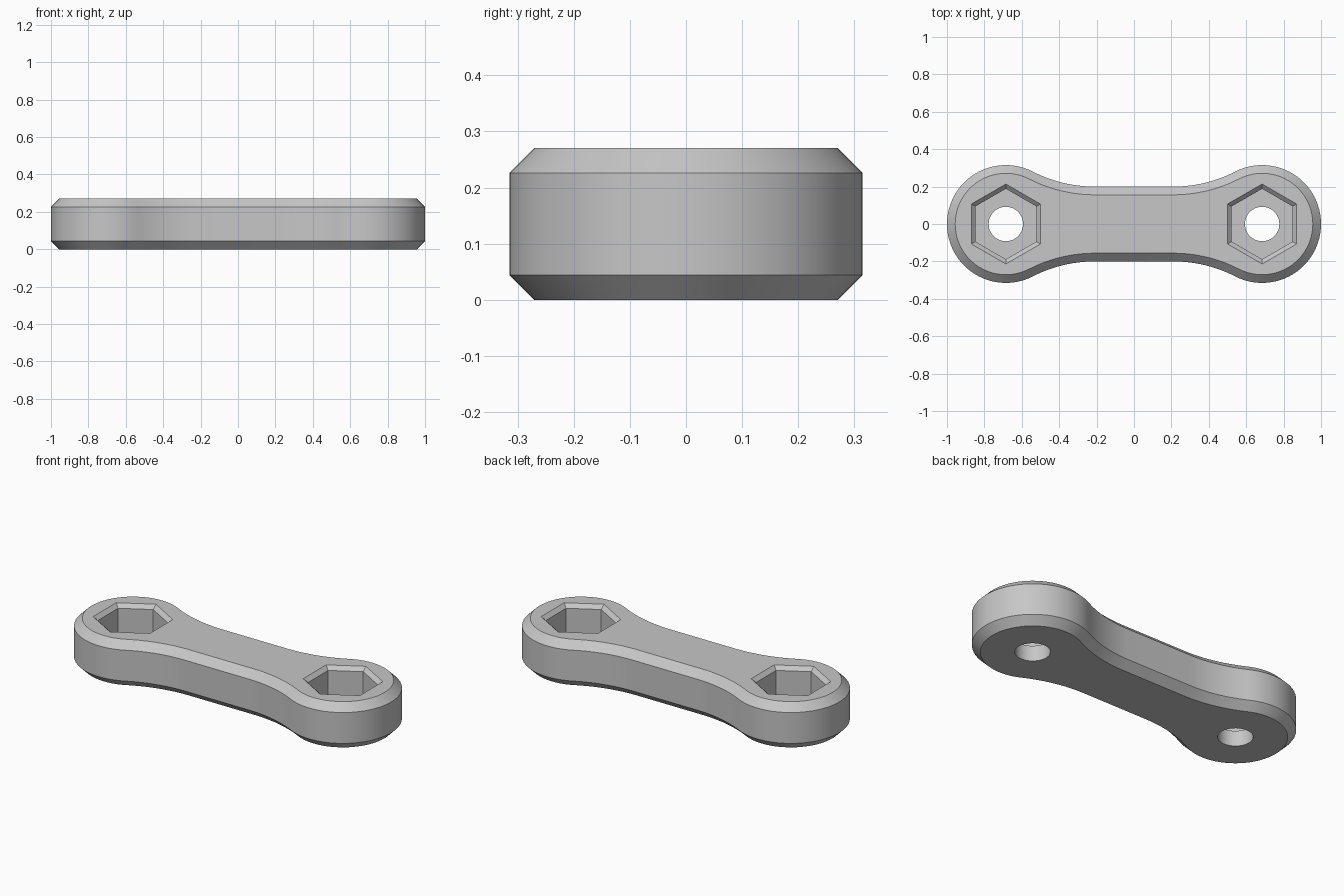
import bpy, bmesh
from math import atan2, cos, sin, pi, radians

cube = bpy.data.objects.get("Cube")
if cube:
    bpy.data.objects.remove(cube)

HEIGHT, CHAMFER = 0.27, 0.044
END_X, END_R = 0.685, 0.315            # rounded ends
WAIST_X, WAIST_Y = 0.21, 0.20          # straight middle
HOLE_R, HEX_R, HEX_CHAMFER, FLOOR_Z = 0.092, 0.2136, 0.022, 0.09

# Fillet radius that is tangent to both the waist and the round end
dx = END_X - WAIST_X
FILLET = (dx**2 + WAIST_Y**2 - END_R**2) / (2 * (END_R - WAIST_Y))
TANGENT = atan2(WAIST_Y + FILLET, dx)


def arc(cx, cy, r, start, end, n):
    return [(cx + r * cos(start + (end - start) * i / n),
             cy + r * sin(start + (end - start) * i / n)) for i in range(n + 1)]


def outline(inset):
    """Link outline moved inwards by inset."""
    cy = WAIST_Y + FILLET
    half = arc(WAIST_X, -cy, FILLET + inset, pi / 2, TANGENT, 12)
    half += arc(END_X, 0, END_R - inset, TANGENT - pi, pi - TANGENT, 48)[1:-1]
    half += arc(WAIST_X, cy, FILLET + inset, -TANGENT, -pi / 2, 12)
    return half + [(-x, -y) for x, y in half]


bm = bmesh.new()


def ring(points, z):
    verts = [bm.verts.new((x, y, z)) for x, y in points]
    for a, b in zip(verts, verts[1:] + verts[:1]):
        bm.edges.new((a, b))
    return verts


def loft(rings):
    for low, high in zip(rings, rings[1:]):
        for i in range(len(low)):
            j = (i + 1) % len(low)
            bm.faces.new((low[i], low[j], high[j], high[i]))


def fill(*rings):
    """Flat face bounded by the first ring, with the others as holes."""
    edges = [bm.edges.get((a, b)) for r in rings for a, b in zip(r, r[1:] + r[:1])]
    bmesh.ops.triangle_fill(bm, use_beauty=True, edges=edges)


# Chamfered outer wall
wall = [ring(outline(CHAMFER), 0), ring(outline(0), CHAMFER),
        ring(outline(0), HEIGHT - CHAMFER), ring(outline(CHAMFER), HEIGHT)]
loft(wall)

# Hexagonal nut pocket and bolt hole at each end
top_loops, bottom_loops = [wall[-1]], [wall[0]]
for x in (-END_X, END_X):
    inner_r = HEX_R - HEX_CHAMFER / cos(pi / 6)
    rim, lip, floor = [ring(arc(x, 0, r, pi / 6, pi / 6 + 2 * pi, 6)[:-1], z)
                       for r, z in ((HEX_R, HEIGHT),
                                    (inner_r, HEIGHT - HEX_CHAMFER),
                                    (inner_r, FLOOR_Z))]
    hole_top, hole_bottom = [ring(arc(x, 0, HOLE_R, 0, 2 * pi, 48)[:-1], z)
                             for z in (FLOOR_Z, 0)]
    loft([rim, lip, floor])
    loft([hole_top, hole_bottom])
    fill(floor, hole_top)
    top_loops.append(rim)
    bottom_loops.append(hole_bottom)

# Top and bottom faces
fill(*top_loops)
fill(*bottom_loops)
bmesh.ops.recalc_face_normals(bm, faces=bm.faces[:])

mesh = bpy.data.meshes.new("link_body")
bm.to_mesh(mesh)
bm.free()
link = bpy.data.objects.new("link_body", mesh)
bpy.context.collection.objects.link(link)

# Plain grey material
grey = bpy.data.materials.new("light grey")
grey.use_nodes = True
color = (0.57, 0.57, 0.57, 1)
grey.diffuse_color = color
grey.node_tree.nodes["Principled BSDF"].inputs["Base Color"].default_value = color
mesh.materials.append(grey)

bpy.ops.object.select_all(action='DESELECT')
link.select_set(True)
bpy.context.view_layer.objects.active = link
bpy.ops.object.shade_smooth_by_angle(angle=radians(30))
